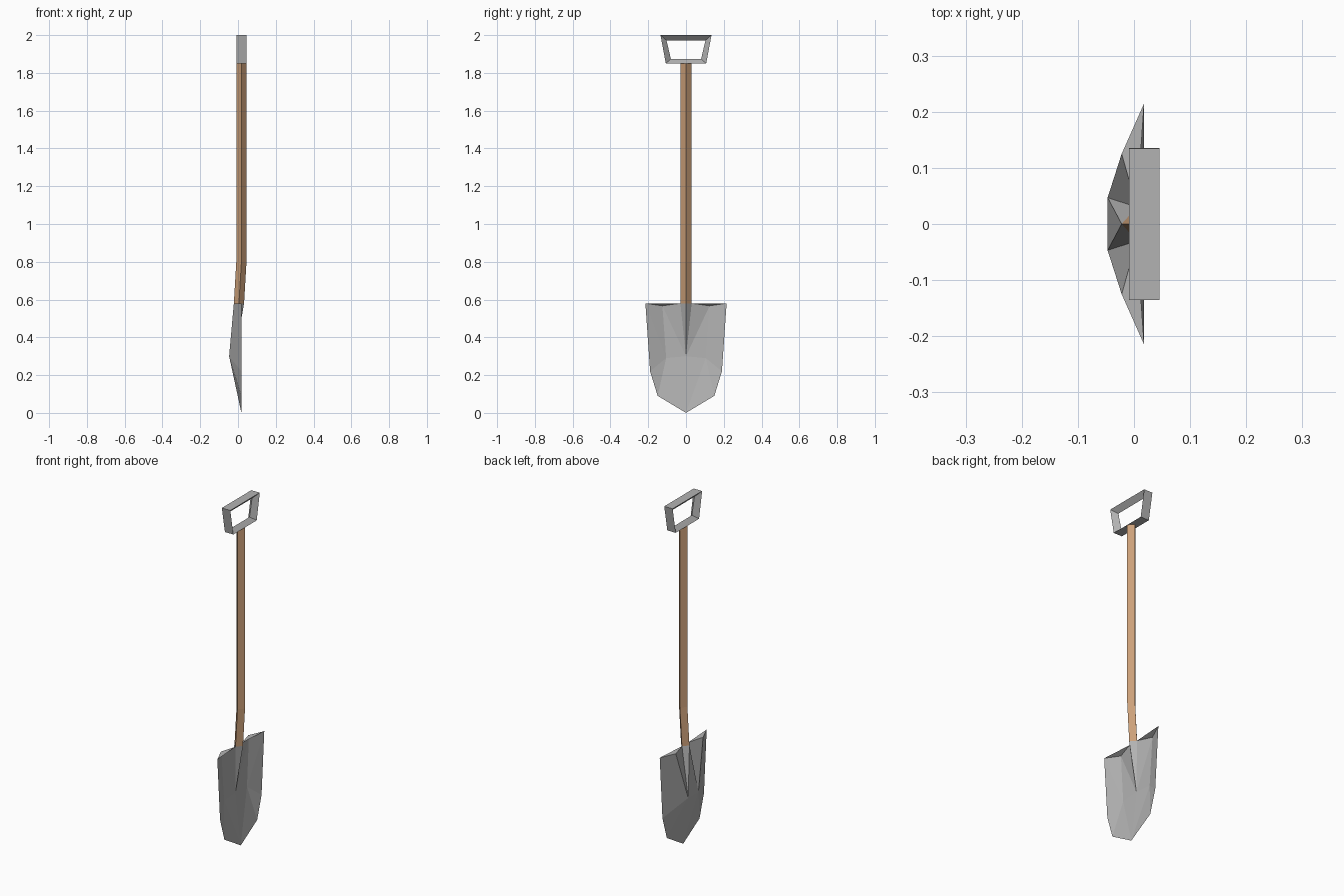
import bpy, bmesh

if "Cube" in bpy.data.objects:
    bpy.data.objects.remove(bpy.data.objects["Cube"])

def material(name, rgb):
    m = bpy.data.materials.new(name)
    m.diffuse_color = (*rgb, 1)
    m.use_nodes = True
    m.node_tree.nodes["Principled BSDF"].inputs["Base Color"].default_value = m.diffuse_color
    return m

STEEL = material("grey steel", (0.45, 0.45, 0.45))
WOOD = material("brown wood", (0.60, 0.35, 0.19))

def make(name, bm, mat):
    bmesh.ops.remove_doubles(bm, verts=bm.verts, dist=1e-5)
    bmesh.ops.recalc_face_normals(bm, faces=bm.faces)
    mesh = bpy.data.meshes.new(name)
    bm.to_mesh(mesh)
    bm.free()
    mesh.materials.append(mat)
    ob = bpy.data.objects.new(name, mesh)
    bpy.context.collection.objects.link(ob)
    return ob

def bridge(bm, rings, closed=False):
    """Skin a list of equal-length closed rings."""
    vs = [[bm.verts.new(p) for p in r] for r in rings]
    pairs = list(zip(vs, vs[1:])) + ([(vs[-1], vs[0])] if closed else [])
    for a, b in pairs:
        n = len(a)
        for i in range(n):
            j = (i + 1) % n
            bm.faces.new((a[i], a[j], b[j], b[i]))

CX, R, H = 0.018, 0.027, 0.03   # shaft centre, half depth, half width

# Shaft: diamond section with a slight bend near the blade
bm = bmesh.new()
bridge(bm, [[(c - R, 0, z), (c, -H, z), (c + R, 0, z), (c, H, z)]
            for c, z in ((0.005, 0.58), (CX, 0.8), (CX, 1.85))])
make("shaft", bm, WOOD)

# Grip: trapezoid ring with a wedge section pointing inwards
outer = [(-0.107, 1.85), (0.107, 1.85), (0.135, 2.0), (-0.135, 2.0)]
inner = [(-0.08, 1.873), (0.08, 1.873), (0.103, 1.972), (-0.103, 1.972)]
bm = bmesh.new()
bridge(bm, [[(CX - R, y, z) for y, z in outer],
            [(CX + R, y, z) for y, z in outer],
            [(CX, y, z) for y, z in inner]], closed=True)
make("grip", bm, STEEL)

# Blade: one half, mirrored across y = 0
P = {
    "corner": (CX, 0.215, 0.58), "hip": (CX, 0.19, 0.22),
    "toe": (CX, 0.15, 0.09), "tip": (CX, 0, 0.0),
    "socket_front": (0.032, 0, 0.58), "socket_side": (0.005, H, 0.58),
    "socket_back": (-0.022, 0, 0.58),
    "lip_back": (-0.022, 0.125, 0.58), "lip_front": (-0.018, 0.125, 0.567),
    "dish": (-0.016, 0.105, 0.29), "centre": (-0.016, 0, 0.3),
    "ridge": (-0.047, 0.047, 0.3), "spine": (-0.047, 0, 0.3),
}
FACES = [
    # top lip, upper and lower side
    "corner lip_back socket_side", "corner socket_side lip_front",
    # hollow front
    "corner lip_front dish", "corner dish hip", "hip dish toe",
    "dish centre tip", "dish tip toe", "lip_front centre dish",
    "lip_front socket_side centre", "socket_side socket_front centre",
    # bulging back
    "corner hip ridge", "corner ridge lip_back", "hip toe ridge",
    "toe tip ridge", "tip spine ridge", "lip_back ridge socket_side",
    "socket_side ridge socket_back", "socket_back ridge spine",
]
bm = bmesh.new()
for side in (1, -1):
    v = {k: bm.verts.new((x, y * side, z)) for k, (x, y, z) in P.items()}
    for f in FACES:
        bm.faces.new([v[k] for k in f.split()])
make("blade", bm, STEEL)
